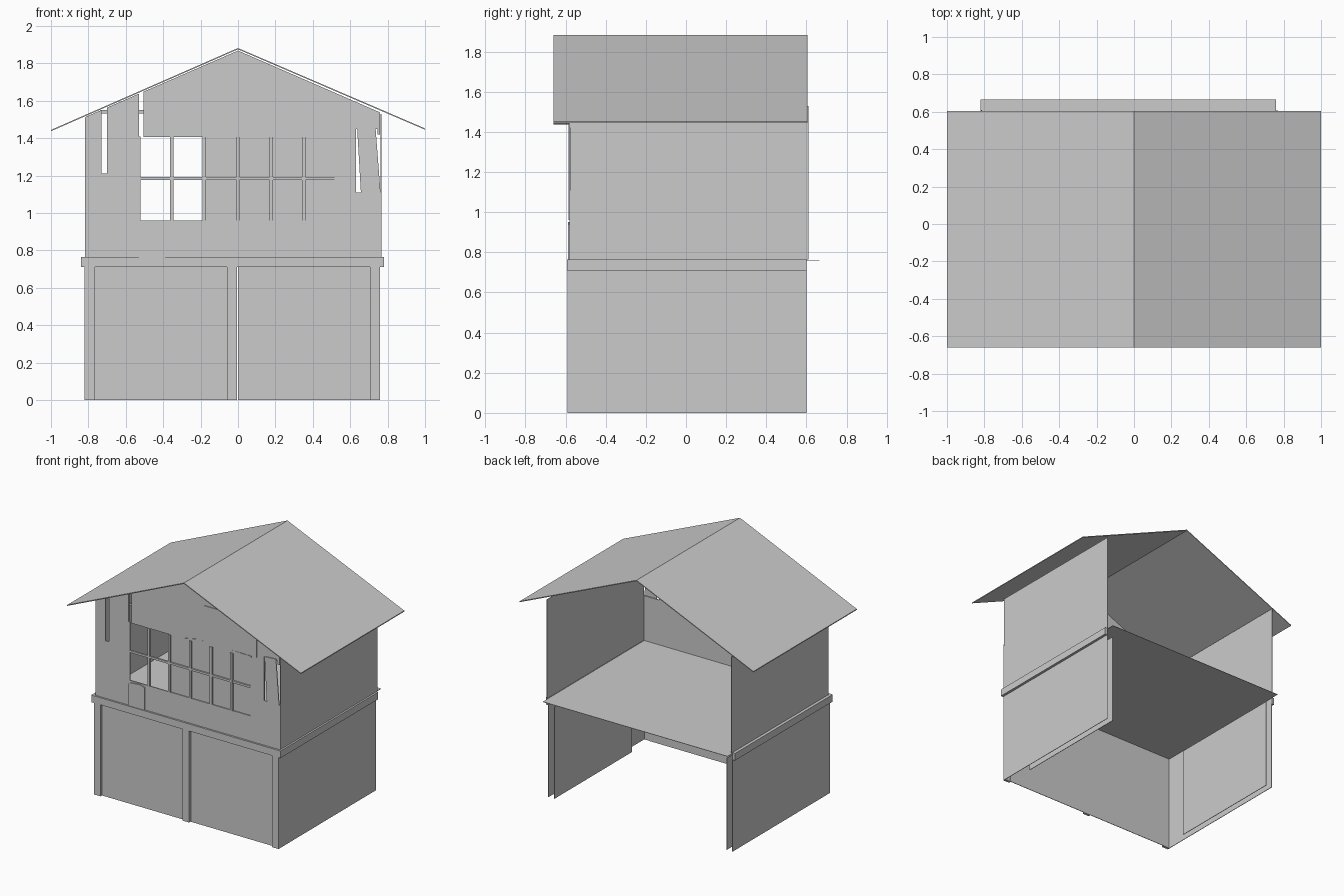
import bpy, bmesh

cube = bpy.data.objects.get("Cube")
if cube:
    bpy.data.objects.remove(cube, do_unlink=True)

grey = bpy.data.materials.new("plain grey")
grey.use_nodes = True
colour = (0.6, 0.6, 0.6, 1)
grey.diffuse_color = colour
grey.node_tree.nodes["Principled BSDF"].inputs["Base Color"].default_value = colour


def slabs(name, outlines, y0, y1):
    """Extrude one or more x-z outlines from y0 to y1 as one object."""
    bm = bmesh.new()
    for points in outlines:
        face = bm.faces.new([bm.verts.new((x, y0, z)) for x, z in points])
        grown = bmesh.ops.extrude_face_region(bm, geom=[face])["geom"]
        for v in grown:
            if isinstance(v, bmesh.types.BMVert):
                v.co.y = y1
    bmesh.ops.recalc_face_normals(bm, faces=bm.faces)
    mesh = bpy.data.meshes.new(name)
    bm.to_mesh(mesh)
    bm.free()
    mesh.materials.append(grey)
    obj = bpy.data.objects.new(name, mesh)
    bpy.context.collection.objects.link(obj)
    return obj


def rect(x0, x1, z0, z1):
    return [(x0, z0), (x1, z0), (x1, z1), (x0, z1)]


def under_roof(x):
    return 1.868 - 0.435 * abs(x)


def strip(x0, x1, z0):
    """Outline whose top follows the roof slope."""
    ridge = [(0, under_roof(0))] if x0 < 0 < x1 else []
    return [(x0, z0), (x1, z0), (x1, under_roof(x1))] + ridge + [(x0, under_roof(x0))]


LEFT, RIGHT, BACK, FRONT = -0.82, 0.76, 0.6, -0.59
BAND, FLOOR = 0.71, 0.765
T = 0.004

# Roof
slabs("roof", [[(-1, 1.437), (0, 1.875), (1, 1.445),
                (1, 1.452), (0, 1.882), (-1, 1.444)]], -0.66, 0.605)

# Lower storey: outer and inner side sheets, front panels and posts
slabs("lower_outer_walls", [rect(LEFT, LEFT + T, 0, BAND),
                            rect(RIGHT - T, RIGHT, 0, BAND)], FRONT, BACK)
slabs("lower_inner_walls", [rect(-0.77, -0.77 + T, 0, BAND),
                            rect(0.71 - T, 0.71, 0, BAND)], -0.35, BACK)
slabs("lower_front_panels", [rect(-0.77, -0.06, 0, BAND),
                             rect(0, 0.71, 0, BAND)], -0.572, -0.568)
slabs("front_posts", [rect(x, x + 0.055, 0, BAND)
                      for x in (LEFT, -0.06, 0.705)], FRONT, -0.57)

# Floor and the band around it
slabs("floor", [rect(LEFT, RIGHT, 0.759, 0.762)], -0.575, 0.665)
slabs("band_front", [rect(-0.84, 0.78, BAND, FLOOR)], -0.594, -0.575)
slabs("band_sides", [rect(-0.84, LEFT, BAND, FLOOR),
                     rect(RIGHT, 0.78, BAND, FLOOR)], -0.58, BACK)

# Upper side walls
slabs("upper_side_walls", [rect(-0.817, -0.813, FLOOR, 1.51),
                           rect(0.762, 0.766, FLOOR, 1.53)], -0.575, 0.61)

# Upper front wall, split around the window, slits and broken corner
slabs("upper_front_wall", [
    strip(-0.815, -0.73, FLOOR),
    rect(-0.73, -0.70, FLOOR, 1.21),
    strip(-0.70, -0.53, FLOOR),
    rect(-0.53, -0.52, FLOOR, 1.41),
    rect(-0.52, 0.515, FLOOR, 0.96),
    strip(-0.505, 0.515, 1.405),
    strip(0.515, 0.63, FLOOR),
    rect(0.63, 0.768, FLOOR, 1.11),
    strip(0.63, 0.76, 1.45),
    rect(0.745, 0.76, 1.42, 1.45),
], -0.58, -0.572)

# Window bars and filled panes
bars = [rect(x - 0.009, x + 0.009, 0.96, 1.405)
        for x in (-0.355, -0.18, 0, 0.177, 0.352)]
slabs("window_bars", bars, -0.586, -0.57)
slabs("window_crossbar", [rect(-0.52, 0.515, 1.177, 1.193)], -0.585, -0.571)
slabs("window_panes", [rect(-0.18, 0.515, 0.96, 1.405)], -0.573, -0.57)

# Loose boards on the front
slabs("slanted_board", [[(0.637, 1.455), (0.735, 1.46),
                         (0.762, 1.11), (0.657, 1.11)]], -0.586, -0.58)
slabs("low_patch_board", [[(-0.53, FLOOR), (-0.39, FLOOR), (-0.39, 0.94),
                           (-0.43, 0.952), (-0.51, 0.945), (-0.53, 0.93)]],
      -0.588, -0.58)
slabs("gable_patch_board", [[(0.12, 1.43), (0.57, 1.43), (0.57, under_roof(0.57)),
                             (0.37, under_roof(0.37)), (0.34, 1.71), (0.12, 1.71)]],
      -0.586, -0.58)
slabs("gable_plank", [strip(0.05, 0.12, 1.43)], -0.583, -0.58)
slabs("window_lintel", [[(-0.05, 1.412), (0.52, 1.415),
                         (0.52, 1.425), (0.06, 1.435)]], -0.584, -0.58)

# Beam behind the slits, and the gable patch seen from inside
slabs("inner_beam", [rect(-0.735, -0.5, 1.532, 1.55)], -0.57, -0.56)
slabs("gable_patch_back", [rect(0.12, 0.36, 1.43, 1.7)], -0.572, -0.568)
